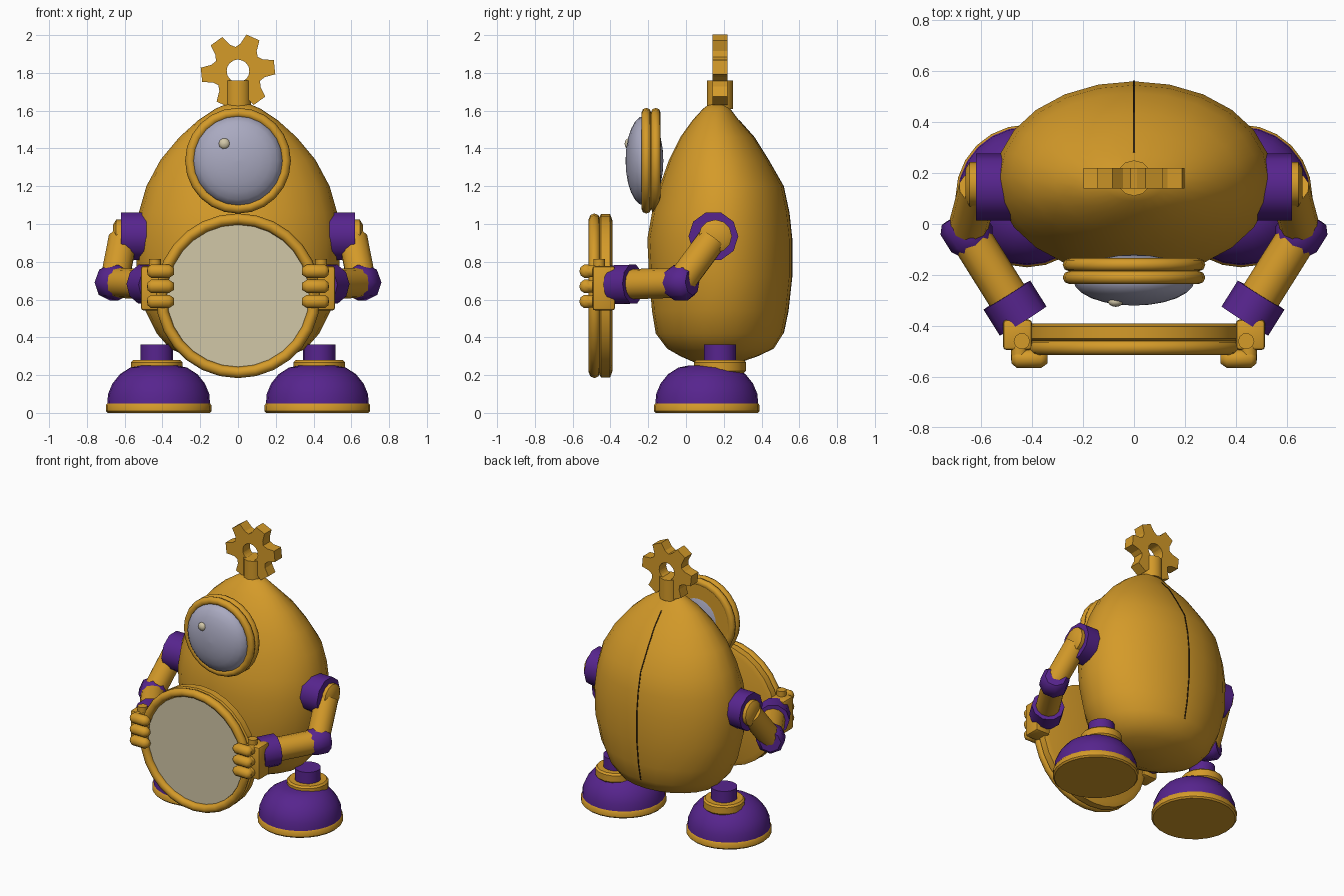
import bpy, bmesh, math
from mathutils import Vector, Matrix

if "Cube" in bpy.data.objects:
    bpy.data.objects.remove(bpy.data.objects["Cube"])


def material(name, rgb):
    m = bpy.data.materials.new(name)
    m.diffuse_color = (*rgb, 1)
    m.use_nodes = True
    m.node_tree.nodes["Principled BSDF"].inputs["Base Color"].default_value = m.diffuse_color
    return m


GOLD = material("gold", (0.66, 0.325, 0.022))
PURPLE = material("purple", (0.095, 0.018, 0.27))
GLASS = material("grey glass", (0.40, 0.40, 0.53))
CREAM = material("cream", (0.64, 0.57, 0.39))
DARK = material("dark seam", (0.03, 0.015, 0.003))


def finish(bm, name, mat, angle=40):
    bmesh.ops.remove_doubles(bm, verts=bm.verts, dist=1e-5)
    bmesh.ops.recalc_face_normals(bm, faces=bm.faces)
    me = bpy.data.meshes.new(name)
    bm.to_mesh(me)
    bm.free()
    ob = bpy.data.objects.new(name, me)
    bpy.context.collection.objects.link(ob)
    me.materials.append(mat)
    bpy.ops.object.select_all(action='DESELECT')
    ob.select_set(True)
    bpy.context.view_layer.objects.active = ob
    if angle:
        bpy.ops.object.shade_smooth_by_angle(angle=math.radians(angle))
    return ob


def skin(bm, rings, closed=False):
    """Join equal point rings with quads; cap the ends unless closed."""
    vs = [[bm.verts.new(p) for p in r] for r in rings]
    n = len(vs[0])
    for i in range(len(vs) if closed else len(vs) - 1):
        a, b = vs[i], vs[(i + 1) % len(vs)]
        for j in range(n):
            k = (j + 1) % n
            bm.faces.new((a[j], a[k], b[k], b[j]))
    if not closed:
        bm.faces.new(vs[0])
        bm.faces.new(vs[-1])


def lathe(name, mat, profile, at, axis=(0, 0, 1), n=16, closed=False, angle=40):
    """Revolve (radius, height) points about an axis through a point."""
    mtx = Matrix.Translation(at) @ Vector(axis).to_track_quat('Z', 'Y').to_matrix().to_4x4()
    rings = []
    for r, h in profile:
        r = max(r, 1e-3)
        rings.append([mtx @ Vector((r * math.cos(2 * math.pi * j / n),
                                    r * math.sin(2 * math.pi * j / n), h)) for j in range(n)])
    bm = bmesh.new()
    skin(bm, rings, closed)
    return finish(bm, name, mat, angle)


def rod(name, mat, a, b, r, n=12):
    d = Vector(b) - Vector(a)
    return lathe(name, mat, [(r, 0), (r, d.length)], a, d, n)


def dome_profile(r, depth, steps, lo=-90):
    angs = [math.radians(lo + (90 - lo) * i / steps) for i in range(steps + 1)]
    return [(r * math.cos(a), depth * math.sin(a)) for a in angs]


def torus_profile(major, minor, depth, n=8):
    return [(major + minor * math.cos(2 * math.pi * i / n),
             depth * math.sin(2 * math.pi * i / n)) for i in range(n)]


# Egg-shaped body: height, half width, front y, back y
BODY = [(0.265, 0.12, 0.05, 0.28), (0.30, 0.27, -0.03, 0.38), (0.34, 0.36, -0.10, 0.465),
        (0.42, 0.43, -0.16, 0.515), (0.54, 0.49, -0.18, 0.54), (0.72, 0.535, -0.195, 0.56),
        (0.92, 0.543, -0.205, 0.56), (1.06, 0.525, -0.18, 0.545), (1.20, 0.485, -0.14, 0.515),
        (1.34, 0.41, -0.09, 0.435), (1.46, 0.31, -0.03, 0.36), (1.55, 0.21, 0.035, 0.28),
        (1.61, 0.12, 0.09, 0.235), (1.64, 0.05, 0.13, 0.21)]
bm = bmesh.new()
skin(bm, [[(w * math.cos(math.pi * j / 12),
            (f + b) / 2 + (b - f) / 2 * math.sin(math.pi * j / 12), z) for j in range(24)]
          for z, w, f, b in BODY])
finish(bm, "body", GOLD, 60)

# Fine seam down the back
bm = bmesh.new()
skin(bm, [[(-.004, b - .004, z), (.004, b - .004, z), (.004, b + .003, z), (-.004, b + .003, z)]
          for z, w, f, b in BODY[3:12]])
finish(bm, "back_seam", DARK, 0)

# Wind-up gear on its post
lathe("gear_post", GOLD, [(0.07, 0), (0.07, 0.15)], (0, 0.18, 1.61), n=12)
outer, inner = [], []
for t in range(6):
    for off, r in ((-19, 0.145), (-11, 0.198), (11, 0.198), (19, 0.145), (30, 0.128)):
        a = math.radians(6 + 60 * t + off)
        outer.append((r * math.cos(a), r * math.sin(a)))
        inner.append((0.06 * math.cos(a), 0.06 * math.sin(a)))
bm = bmesh.new()
skin(bm, [[(x, y, 1.81 + z) for x, z in loop]
          for loop, y in ((outer, 0.14), (outer, 0.22), (inner, 0.22), (inner, 0.14))], True)
finish(bm, "gear", GOLD, 0)

# Big single eye: two rims, back disc, glass and glint
FRONT = (0, -1, 0)
for i, y in enumerate((-0.16, -0.21)):
    lathe(f"eye_rim_{i}", GOLD, torus_profile(0.253, 0.027, 0.026), (0, y, 1.335), FRONT, 24, True, 60)
lathe("eye_back", GOLD, [(0.25, 0), (0.25, 0.02)], (0, -0.14, 1.335), FRONT, 24)
lathe("eye_glass", GLASS, dome_profile(0.238, 0.1, 12), (0, -0.22, 1.335), FRONT, 24, angle=60)
lathe("eye_glint", CREAM, dome_profile(0.03, 0.02, 6), (-0.072, -0.305, 1.425), FRONT, 10, angle=60)

# Round plate held in front
PLATE = (0, -0.39, 0.62)
lathe("plate_back", GOLD, [(0.40, 0), (0.433, 0.012), (0.433, 0.06), (0.41, 0.072)], PLATE, FRONT, 28)
lathe("plate_rim", GOLD, torus_profile(0.406, 0.03, 0.03), (0, -0.485, 0.62), FRONT, 28, True, 60)
lathe("plate_face", CREAM, [(0.395, 0), (0.395, 0.02)], (0, -0.46, 0.62), FRONT, 28)

for s, side in ((-1, "left"), (1, "right")):
    # Foot and leg
    foot = (s * 0.42, 0.11, 0)
    lathe(f"{side}_sole", GOLD, [(0.27, 0), (0.28, 0.01), (0.28, 0.04), (0.27, 0.053)], foot, n=24)
    lathe(f"{side}_foot", PURPLE, [(0.272, 0.05), (0.268, 0.10), (0.245, 0.155), (0.205, 0.205),
                                   (0.15, 0.24), (0.1, 0.25)], foot, n=24, angle=50)
    ankle = (s * 0.43, 0.18, 0)
    lathe(f"{side}_ankle", GOLD, [(0.125, 0.21), (0.137, 0.222), (0.137, 0.268), (0.125, 0.28)], ankle, n=16)
    lathe(f"{side}_leg", PURPLE, [(0.086, 0.25), (0.086, 0.362)], ankle, n=16)

    # Shoulder and upper arm
    lathe(f"{side}_shoulder", PURPLE, [(0.132, 0), (0.132, 0.17)], (s * 0.45, 0.145, 0.935), (s, 0, 0), 10)
    lathe(f"{side}_shoulder_cap", GOLD, [(0.088, 0), (0.088, 0.045), (0.06, 0.062)],
          (s * 0.60, 0.155, 0.935), (s, 0, 0), 12)
    elbow = Vector((s * 0.655, -0.03, 0.69))
    rod(f"{side}_upper_arm", GOLD, (s * 0.61, 0.14, 0.92), elbow, 0.078)

    # Elbow, forearm and cuff
    cuff = Vector((s * 0.467, -0.33, 0.68))
    d = (cuff - elbow).normalized()
    lathe(f"{side}_elbow", PURPLE, [(0.07, -0.075), (0.095, -0.045), (0.095, 0.035), (0.075, 0.07)],
          elbow, d, 8)
    rod(f"{side}_forearm", GOLD, elbow, cuff, 0.08)
    rod(f"{side}_cuff", PURPLE, cuff - d * 0.06, cuff + d * 0.06, 0.108, 10)

    # Palm with three fingers gripping the rim
    bm = bmesh.new()
    bmesh.ops.create_cube(bm, size=1, matrix=Matrix.Translation((s * 0.457, -0.435, 0.66))
                          @ Matrix.Diagonal((0.115, 0.12, 0.235, 1)))
    bmesh.ops.bevel(bm, geom=bm.edges[:], offset=0.015, segments=2, affect='EDGES', profile=0.5)
    finish(bm, f"{side}_palm", GOLD, 40)
    rod(f"{side}_thumb", GOLD, (s * 0.44, -0.46, 0.75), (s * 0.44, -0.46, 0.815), 0.032, 10)
    for i, z in enumerate((0.59, 0.67, 0.75)):
        lathe(f"{side}_finger_{i}", GOLD, [(0.02, 0), (0.037, 0.02), (0.037, 0.115), (0.02, 0.14)],
              (s * 0.48, -0.528, z), (-s, 0, 0), 10, angle=60)
        rod(f"{side}_knuckle_{i}", GOLD, (s * 0.45, -0.47, z), (s * 0.45, -0.535, z), 0.033, 10)
